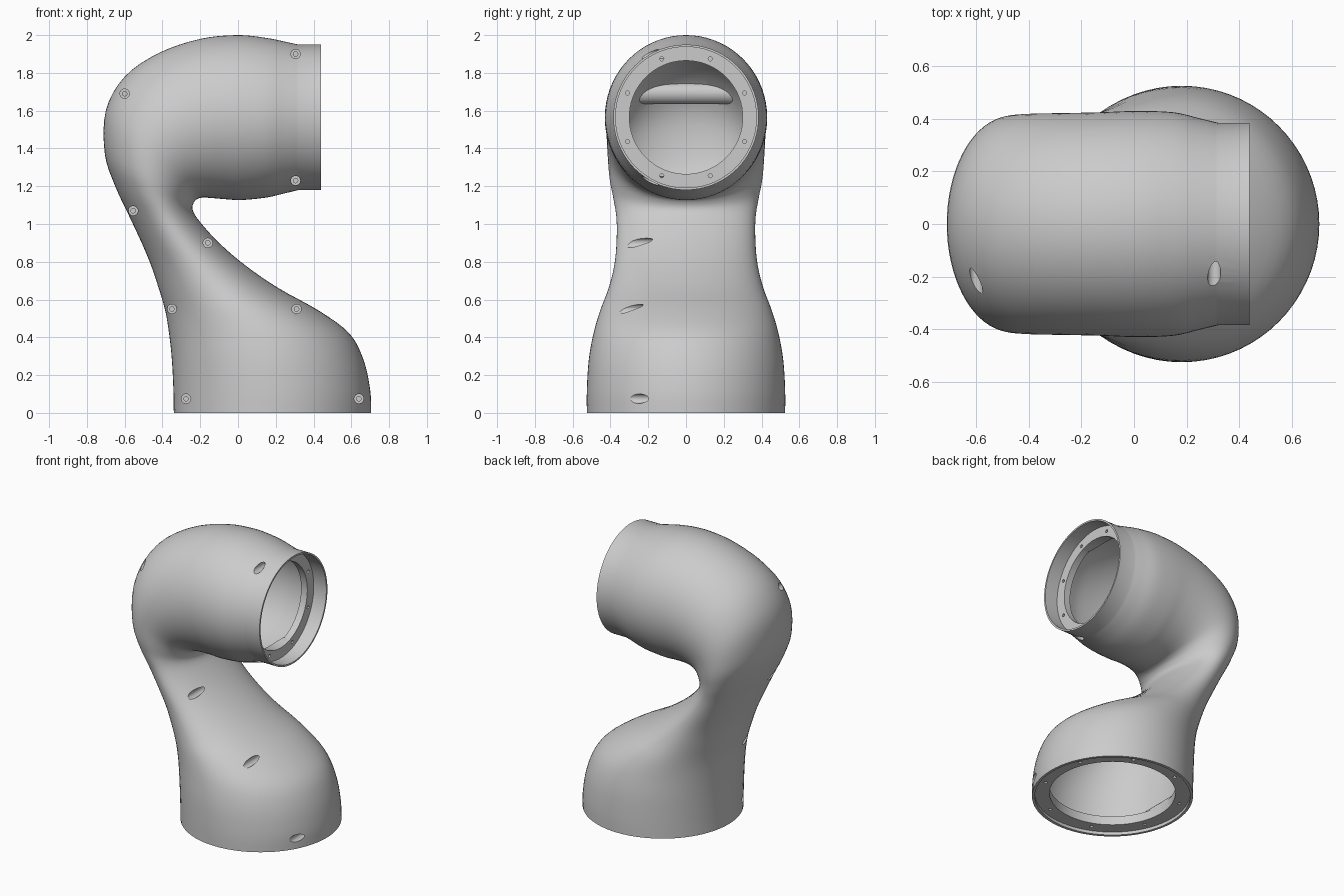
import bpy, bmesh, math
from mathutils import Vector

if "Cube" in bpy.data.objects:
    bpy.data.objects.remove(bpy.data.objects["Cube"])

SIDES, STEPS, WALL = 72, 4, 0.035

# Cross-sections along the link: outer x, z / inner x, z / half width in y
KEYS = [
    (-.34, 0, .705, 0, .525), (-.342, .12, .70, .12, .525),
    (-.35, .28, .665, .28, .515), (-.365, .42, .59, .42, .49),
    (-.385, .54, .43, .54, .455), (-.42, .66, .215, .66, .41),
    (-.46, .78, .04, .78, .38), (-.51, .90, -.10, .90, .368),
    (-.58, 1.05, -.20, 1.01, .368), (-.65, 1.20, -.24, 1.075, .385),
    (-.705, 1.37, -.23, 1.12, .405), (-.70, 1.60, -.20, 1.138, .415),
    (-.60, 1.78, -.16, 1.139, .42), (-.42, 1.905, -.11, 1.135, .422),
    (-.20, 1.98, -.05, 1.13, .425), (0, 2.0, .02, 1.127, .43),
    (.15, 1.985, .15, 1.14, .425), (.25, 1.965, .25, 1.163, .402),
    (.32, 1.95, .32, 1.18, .385),
]
# Screw positions on the front half (x, z)
SCREWS = [(-.6, 1.69), (.305, 1.9), (.305, 1.23), (-.555, 1.07), (-.16, .9),
          (-.35, .55), (.31, .55), (-.275, .075), (.64, .075)]
BASE_X, HEAD_Z = .1825, 1.565


def smooth_sections(keys):
    """Catmull-Rom interpolation of the key sections."""
    k = [Vector(v) for v in keys]
    out = []
    for i in range(len(k) - 1):
        a, b, c, d = k[max(i - 1, 0)], k[i], k[i + 1], k[min(i + 2, len(k) - 1)]
        for s in range(STEPS):
            t = s / STEPS
            out.append(.5 * (2 * b + (c - a) * t + (2 * a - 5 * b + 4 * c - d) * t * t
                             + (3 * b - a - 3 * c + d) * t ** 3))
    return out + [k[-1]]


def new_object(name, bm):
    bmesh.ops.recalc_face_normals(bm, faces=bm.faces)
    mesh = bpy.data.meshes.new(name)
    bm.to_mesh(mesh)
    bm.free()
    ob = bpy.data.objects.new(name, mesh)
    bpy.context.collection.objects.link(ob)
    return ob


def loft(name, sections, inset=0.0):
    """Closed solid made of elliptical rings."""
    bm = bmesh.new()
    rings = []
    for ox, oz, ix, iz, w in sections:
        o, i = Vector((ox, 0, oz)), Vector((ix, 0, iz))
        mid, half = (o + i) / 2, (i - o) / 2
        half -= half.normalized() * inset
        side = Vector((0, w - inset, 0))
        rings.append([bm.verts.new(mid + half * math.cos(a) + side * math.sin(a))
                      for a in (math.tau * n / SIDES for n in range(SIDES))])
    for r, s in zip(rings, rings[1:]):
        for n in range(SIDES):
            m = (n + 1) % SIDES
            bm.faces.new((r[n], r[m], s[m], s[n]))
    bm.faces.new(rings[0])
    bm.faces.new(rings[-1])
    return new_object(name, bm)


def cylinders(name, rods, segments=24):
    """One mesh of separate rods, each (start, end, radius)."""
    bm = bmesh.new()
    for start, end, radius in rods:
        p, q = Vector(start), Vector(end)
        rot = (q - p).to_track_quat('Z', 'Y').to_matrix().to_4x4()
        rot.translation = (p + q) / 2
        bmesh.ops.create_cone(bm, cap_ends=True, segments=segments, radius1=radius,
                              radius2=radius, depth=(q - p).length, matrix=rot)
    return new_object(name, bm)


def subtract(target, cutter):
    mod = target.modifiers.new("cut", 'BOOLEAN')
    mod.operation, mod.solver, mod.object = 'DIFFERENCE', 'EXACT', cutter
    bpy.context.view_layer.objects.active = target
    bpy.ops.object.modifier_apply(modifier=mod.name)
    bpy.data.objects.remove(cutter, do_unlink=True)


# Outer skin with the straight collar at the head
sections = smooth_sections(KEYS)
shell = loft("arm_link_shell", sections + [(.44, 1.95, .44, 1.18, .385)])

# Hollow interior, leaving the screw bosses that run across it
cavity = loft("cavity", sections[3:-2], WALL)
subtract(cavity, cylinders("bosses", [((x, -.7, z), (x, .7, z), .055) for x, z in SCREWS]))
subtract(shell, cavity)

# Recesses in front of the two mounting flanges
subtract(shell, cylinders("recesses", [
    ((BASE_X, 0, -.2), (BASE_X, 0, .022), .505),
    ((.34, 0, HEAD_Z), (.6, 0, HEAD_Z), .373)], SIDES))

# Openings through the flanges
subtract(shell, cylinders("openings", [
    ((BASE_X, 0, -.2), (BASE_X, 0, .13), .41),
    ((.22, 0, HEAD_Z), (.6, 0, HEAD_Z), .30)], SIDES))

# Bolt circles in both flanges
bolts = []
for n in range(8):
    a = math.tau * (n + .5) / 8
    c, s = math.cos(a), math.sin(a)
    bolts.append(((BASE_X + .455 * c, .455 * s, -.1), (BASE_X + .455 * c, .455 * s, .065), .012))
    bolts.append(((.295, .335 * c, HEAD_Z + .335 * s), (.5, .335 * c, HEAD_Z + .335 * s), .011))
subtract(shell, cylinders("bolt_holes", bolts, 12))

# Counterbored screw holes on the front
subtract(shell, cylinders("counterbores", [((x, -.8, z), (x, -.1, z), .025) for x, z in SCREWS]))
subtract(shell, cylinders("pilot_holes", [((x, -.15, z), (x, .06, z), .012) for x, z in SCREWS], 16))

# Smooth shading with sharp rims
bpy.ops.object.select_all(action='DESELECT')
shell.select_set(True)
bpy.context.view_layer.objects.active = shell
bpy.ops.object.shade_smooth_by_angle(angle=math.radians(30))
